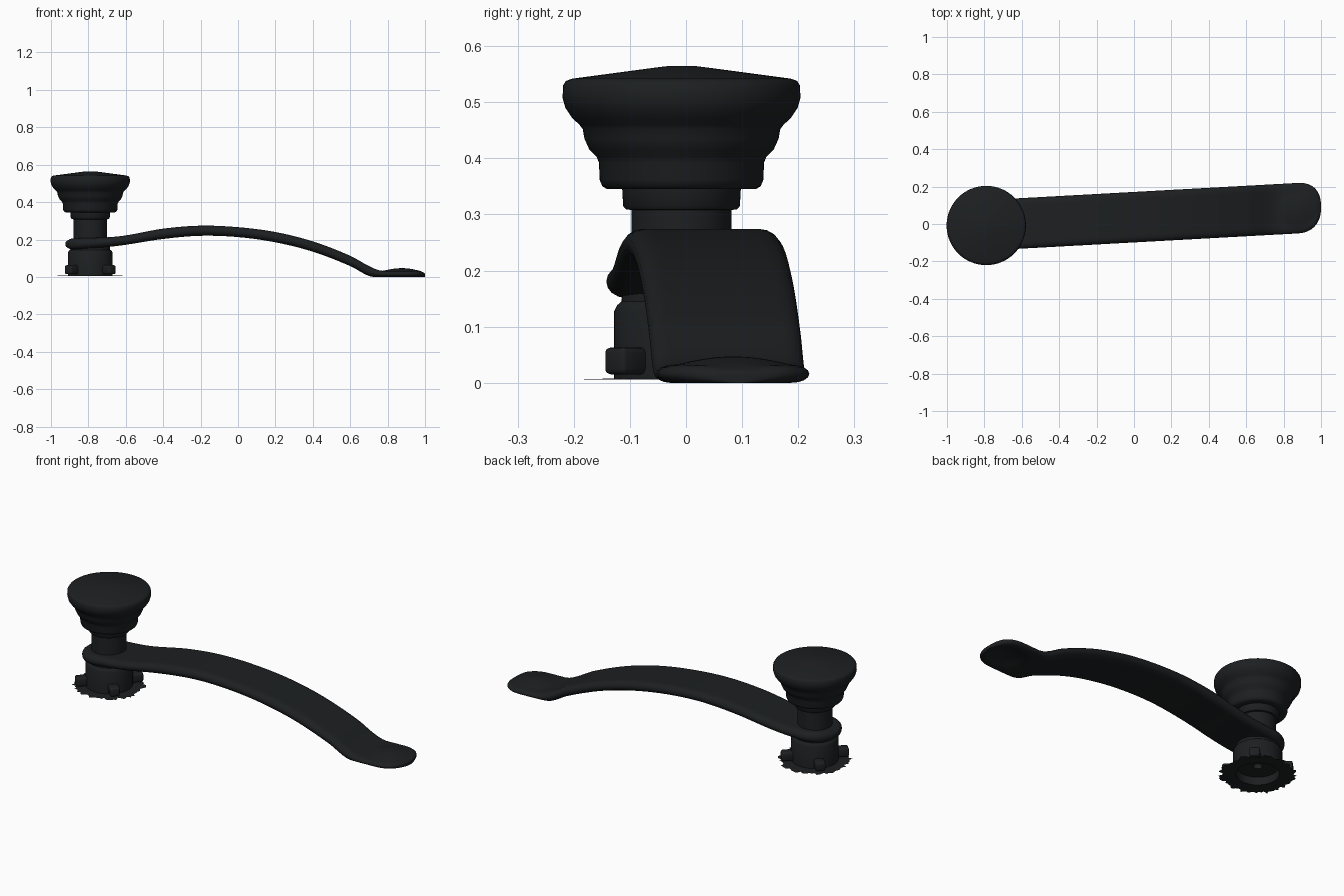
import bpy, bmesh, math, random
from mathutils import Matrix, Vector

if "Cube" in bpy.data.objects:
    bpy.data.objects.remove(bpy.data.objects["Cube"])

random.seed(4)
PX, PY = -0.79, -0.008          # post axis

mat = bpy.data.materials.new("dark_metal")
mat.diffuse_color = (0.012, 0.014, 0.015, 1)
mat.use_nodes = True
mat.node_tree.nodes["Principled BSDF"].inputs["Base Color"].default_value = mat.diffuse_color


def finish(name, bm, angle=40):
    bmesh.ops.remove_doubles(bm, verts=bm.verts, dist=1e-5)
    bmesh.ops.recalc_face_normals(bm, faces=bm.faces)
    me = bpy.data.meshes.new(name)
    bm.to_mesh(me)
    bm.free()
    ob = bpy.data.objects.new(name, me)
    bpy.context.collection.objects.link(ob)
    me.materials.append(mat)
    bpy.ops.object.select_all(action='DESELECT')
    ob.select_set(True)
    bpy.context.view_layer.objects.active = ob
    bpy.ops.object.shade_smooth_by_angle(angle=math.radians(angle))
    return ob


def lathe(name, profile, steps=64):
    bm = bmesh.new()
    vs = [bm.verts.new((PX + r, PY, z)) for r, z in profile]
    es = [bm.edges.new(p) for p in zip(vs, vs[1:])]
    bmesh.ops.spin(bm, geom=vs + es, cent=(PX, PY, 0), axis=(0, 0, 1),
                   angle=math.tau, steps=steps)
    return finish(name, bm)


def interp(table, x):
    # smooth (Hermite) interpolation through (x, value) points
    n = len(table)
    if x <= table[0][0]:
        return table[0][1]
    def slope(i):
        a, b = table[max(i - 1, 0)], table[min(i + 1, n - 1)]
        return (b[1] - a[1]) / (b[0] - a[0])
    for i in range(n - 1):
        (x0, y0), (x1, y1) = table[i], table[i + 1]
        if x <= x1:
            h = x1 - x0
            t = (x - x0) / h
            return ((1 + 2 * t) * (1 - t) ** 2 * y0 + t * (1 - t) ** 2 * h * slope(i)
                    + t * t * (3 - 2 * t) * y1 + t * t * (t - 1) * h * slope(i + 1))
    return table[-1][1]


# Knob with stepped, flared underside and shallow conical top
lathe("knob", [
    (0, 0.565), (0.02, 0.565), (0.045, 0.562), (0.195, 0.542), (0.206, 0.538),
    (0.211, 0.53), (0.212, 0.508), (0.207, 0.49), (0.195, 0.472), (0.182, 0.46),
    (0.176, 0.452), (0.173, 0.435), (0.164, 0.415), (0.151, 0.402), (0.147, 0.392),
    (0.146, 0.362), (0.141, 0.35), (0.132, 0.345), (0.105, 0.345), (0, 0.345)])

# Shaft with collar
lathe("shaft", [(0, 0.35), (0.106, 0.35), (0.104, 0.315), (0.099, 0.309),
                (0.089, 0.308), (0.089, 0.15), (0, 0.15)])

# Hollow base with a centre bore underneath
lathe("base", [(0, 0.165), (0.105, 0.165), (0.107, 0.145), (0.115, 0.138),
               (0.12, 0.128), (0.12, 0.008), (0.106, 0.008), (0.104, 0.05),
               (0.022, 0.05), (0.022, 0.12), (0, 0.12)])

# Four bevelled lugs around the base
for k in range(4):
    bm = bmesh.new()
    bmesh.ops.create_cube(bm, size=1)
    bmesh.ops.scale(bm, vec=(0.065, 0.052, 0.048), verts=bm.verts)
    bmesh.ops.bevel(bm, geom=bm.edges[:], offset=0.01, segments=3,
                    profile=0.5, affect='EDGES')
    a = math.pi / 4 + k * math.pi / 2
    m = (Matrix.Translation((PX, PY, 0.039)) @ Matrix.Rotation(a, 4, 'Z')
         @ Matrix.Translation((0.14, 0, 0)))
    bmesh.ops.transform(bm, matrix=m, verts=bm.verts)
    finish(f"lug_{k + 1}", bm)

# Thin ragged flange on the ground
bm = bmesh.new()
N = 90
inner, outer = [], []
for i in range(N):
    a = math.tau * i / N
    r = random.uniform(0.165, 0.192)
    d = Vector((math.cos(a), math.sin(a), 0))
    inner.append(bm.verts.new(Vector((PX, PY, 0.008)) + d * 0.112))
    outer.append(bm.verts.new(Vector((PX, PY, 0.006)) + d * r))
for i in range(N):
    j = (i + 1) % N
    bm.faces.new((inner[i], outer[i], outer[j], inner[j]))
finish("ragged_flange", bm)

# Curved arm: rounded flat section swept from the hub to the hollow foot pad
TOP = [(-0.92, 0.205), (-0.7, 0.212), (-0.6, 0.222), (-0.4, 0.258), (-0.2, 0.274),
       (0, 0.266), (0.2, 0.24), (0.4, 0.19), (0.6, 0.113), (0.7, 0.058),
       (0.76, 0.034), (0.82, 0.032), (0.9, 0.032), (0.99, 0.031)]
BOT = [(-0.92, 0.145), (-0.7, 0.16), (-0.6, 0.172), (-0.4, 0.203), (-0.2, 0.22),
       (0, 0.213), (0.2, 0.185), (0.4, 0.135), (0.6, 0.058), (0.68, 0.014),
       (0.715, 0.001), (0.76, 0), (0.99, 0)]
X0, X1, HW = PX - 0.133, 1.0, 0.135
XH, XT = PX, 0.87               # where the rounded ends begin

xs = [XH - (XH - X0) * math.cos(math.pi / 2 * i / 14) for i in range(14)]
xs += [XH + (XT - XH) * i / 70 for i in range(71)]
xs += [XT + (X1 - XT) * math.sin(math.pi / 2 * i / 14) for i in range(1, 15)]

bm = bmesh.new()
rings = []
for x in xs:
    cy = PY + 0.055 * (x - PX) + 0.001
    w, end = HW, 1.0
    if x < XH:
        u = (XH - x) / (XH - X0)
        w = HW * math.sqrt(max(1 - u * u, 0.0004))
        end = min(1, 0.15 + math.sqrt(max((1 - u) / 0.25, 0)) * 0.85)
    elif x > XT:
        u = (x - XT) / (X1 - XT)
        w = HW * max(1 - u ** 2.4, 0.0004) ** (1 / 2.4)
        end = min(1, 0.5 + math.sqrt(max((1 - u) / 0.2, 0)) * 0.5)
    cy += 0.035 * max(0, min(1, (x + 0.79) / 1.6)) * 0   # straight centre line
    zt, zb = interp(TOP, x), interp(BOT, x)
    foot = max(0, min(1, (x - 0.70) / 0.05))
    c, t = (zt + zb) / 2, (zt - zb) / 2 * end
    c = c * (1 - foot) + (zb + t) * foot
    er = min(0.032, w * 0.5)     # edge rounding width
    pts = []
    for side in (1, -1):
        for i in range(9):       # rounded long edge
            a = side * math.pi / 2 - math.pi * i / 8
            pts.append((side * (w - er) + side * er * abs(math.cos(a)),
                        c + t * math.sin(a)))
        for i in range(1, 16):   # flat face
            f = 1 - 2 * i / 16
            pts.append((side * f * (w - er), c - side * t))
    ring = []
    for dy, z in pts:
        # shallow bowl pressed up into the foot
        r2 = ((x - 0.875) / 0.105) ** 2 + (dy / 0.105) ** 2
        if r2 < 1 and abs(dy) < w - er * 0.5:
            z += (0.015 if z > c else 0.022) * (1 - r2) ** 1.2
        ring.append(bm.verts.new((x, cy + dy, z)))
    rings.append(ring)
M = len(rings[0])
for a, b in zip(rings, rings[1:]):
    for i in range(M):
        j = (i + 1) % M
        bm.faces.new((a[i], a[j], b[j], b[i]))
bm.faces.new(rings[0])
bm.faces.new(rings[-1])
finish("curved_arm", bm, 50)
